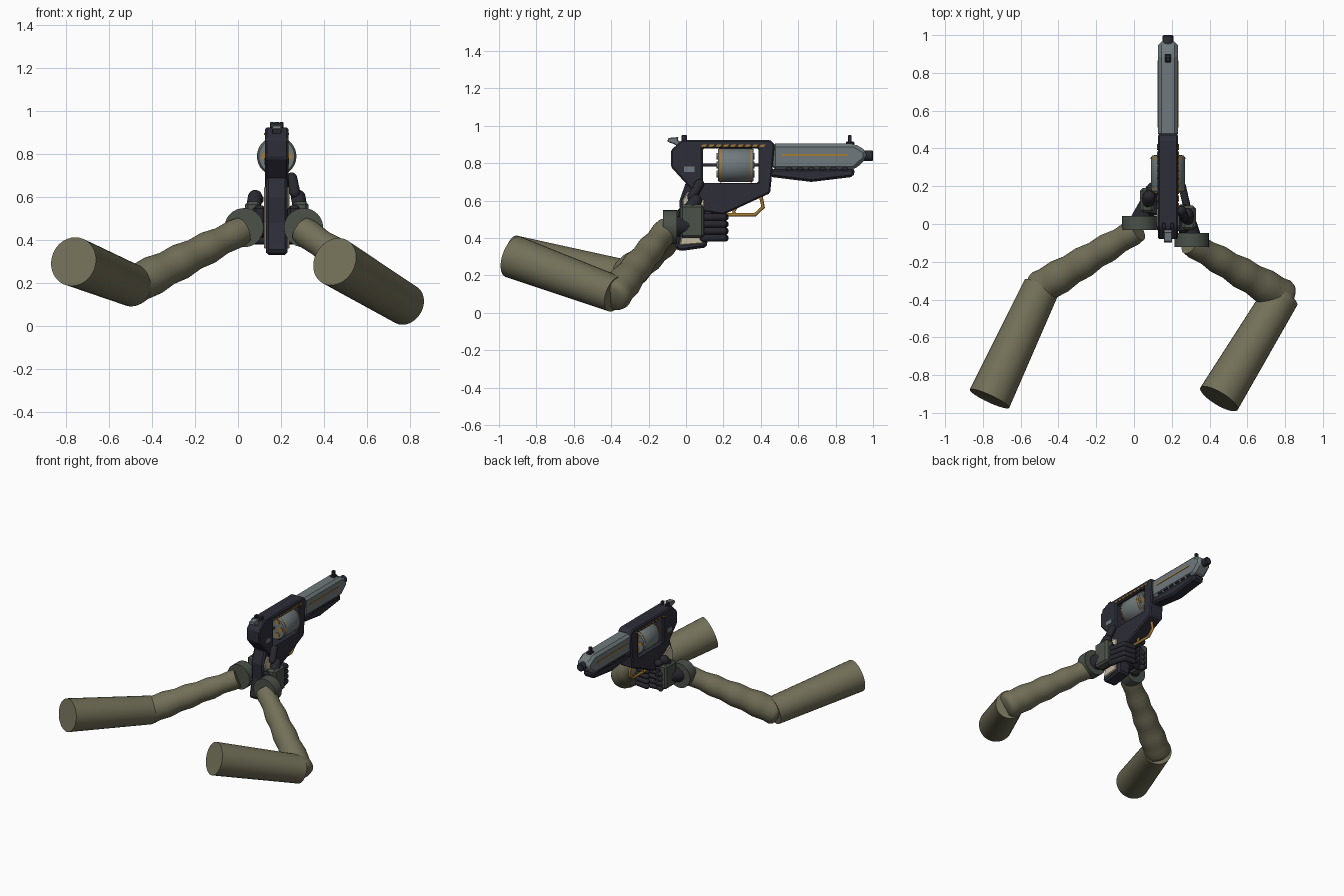
import bpy, bmesh, math
from mathutils import Vector

if "Cube" in bpy.data.objects:
    bpy.data.objects.remove(bpy.data.objects["Cube"])

CX = 0.18  # centre plane of the gun


def material(name, r, g, b):
    m = bpy.data.materials.new(name)
    m.use_nodes = True
    m.diffuse_color = (r, g, b, 1)
    m.node_tree.nodes["Principled BSDF"].inputs["Base Color"].default_value = (r, g, b, 1)
    return m


SLEEVE = material("olive sleeve", 0.17, 0.16, 0.098)
DARK = material("dark gunmetal", 0.026, 0.026, 0.04)
STEEL = material("steel grey", 0.16, 0.19, 0.2)
GOLD = material("gold trim", 0.38, 0.2, 0.035)
CREAM = material("cream grip", 0.55, 0.48, 0.34)
CUFF = material("green grey cuff", 0.07, 0.082, 0.066)
GLOVE = material("dark glove", 0.021, 0.021, 0.029)


def finish(bm, name, mat, smooth=False, bevel=0.0, segments=1):
    bmesh.ops.recalc_face_normals(bm, faces=bm.faces)
    me = bpy.data.meshes.new(name)
    bm.to_mesh(me)
    bm.free()
    me.materials.append(mat)
    ob = bpy.data.objects.new(name, me)
    bpy.context.collection.objects.link(ob)
    if bevel:
        mod = ob.modifiers.new("bevel", "BEVEL")
        mod.width, mod.segments = bevel, segments
    if smooth:
        bpy.ops.object.select_all(action="DESELECT")
        ob.select_set(True)
        bpy.context.view_layer.objects.active = ob
        bpy.ops.object.shade_smooth_by_angle(angle=math.radians(40))
    return ob


def plate(name, outline, mat, half, x=CX, bevel=0.0):
    """Side profile (y, z) given thickness along x."""
    bm = bmesh.new()
    a = [bm.verts.new((x - half, y, z)) for y, z in outline]
    b = [bm.verts.new((x + half, y, z)) for y, z in outline]
    bm.faces.new(a)
    bm.faces.new(b)
    for i in range(len(a)):
        j = (i + 1) % len(a)
        bm.faces.new((a[i], a[j], b[j], b[i]))
    return finish(bm, name, mat, bevel=bevel)


def box(name, lo, hi, mat, bevel=0.0):
    (x0, y0, z0), (x1, y1, z1) = lo, hi
    outline = [(y0, z0), (y1, z0), (y1, z1), (y0, z1)]
    return plate(name, outline, mat, (x1 - x0) / 2, (x0 + x1) / 2, bevel)


def tube(name, rings, mat, sides=32, end_normal=None):
    """Lofted round tube through (point, radius) rings along one straight line."""
    rings = [(Vector(p), r) for p, r in rings]
    axis = rings[-1][0] - rings[0][0]
    q = axis.to_track_quat("Z", "Y")
    bm = bmesh.new()
    loops = []
    for p, r in rings:
        loops.append([bm.verts.new(p + q @ Vector((r * math.cos(t), r * math.sin(t), 0)))
                      for t in (math.tau * i / sides for i in range(sides))])
    for a, b in zip(loops, loops[1:]):
        for i in range(sides):
            j = (i + 1) % sides
            bm.faces.new((a[i], a[j], b[j], b[i]))
    bm.faces.new(loops[0])
    bm.faces.new(loops[-1])
    return finish(bm, name, mat, smooth=True)


def capsule(name, a, b, r, mat):
    a, b = Vector(a), Vector(b)
    d = (b - a).normalized()
    rings = [(a - d * r * math.cos(t), max(r * math.sin(t), 0.002))
             for t in (0, 0.4, 0.8, 1.2, 1.57)]
    rings += [(b + d * r * math.cos(t), max(r * math.sin(t), 0.002))
              for t in (1.57, 1.2, 0.8, 0.4, 0)]
    return tube(name, rings, mat, 14)


def wire(name, points, r, mat):
    cu = bpy.data.curves.new(name, "CURVE")
    cu.dimensions, cu.bevel_depth, cu.bevel_resolution = "3D", r, 2
    cu.use_fill_caps = True
    sp = cu.splines.new("POLY")
    sp.points.add(len(points) - 1)
    for pt, (y, z) in zip(sp.points, points):
        pt.co = (CX, y, z, 1)
    cu.materials.append(mat)
    ob = bpy.data.objects.new(name, cu)
    bpy.context.collection.objects.link(ob)


# Frame with an open window for the drum
frame = plate("frame", [(-0.08, 0.87), (-0.02, 0.925), (0.45, 0.925), (0.475, 0.9),
                        (0.45, 0.64), (0.2, 0.525), (0.1, 0.54), (0.01, 0.68),
                        (-0.08, 0.78)], DARK, 0.054)
cutter = box("window_cutter", (0, 0.09, 0.695), (0.4, 0.387, 0.88), DARK)
cutter.hide_render = True
cutter.hide_viewport = True
cut = frame.modifiers.new("window", "BOOLEAN")
cut.object, cut.operation, cut.solver = cutter, "DIFFERENCE", "EXACT"
bev = frame.modifiers.new("bevel", "BEVEL")
bev.width, bev.segments = 0.008, 1

# Grip with side panels
plate("grip", [(0.0, 0.7), (0.17, 0.6), (0.13, 0.48), (0.11, 0.35), (-0.03, 0.33),
               (-0.06, 0.345), (-0.03, 0.48), (-0.035, 0.6)], DARK, 0.05, bevel=0.012)
for side in (-1, 1):
    plate("grip_panel", [(0.01, 0.65), (0.1, 0.6), (0.09, 0.37), (-0.035, 0.36),
                         (-0.01, 0.48), (-0.02, 0.6)], CREAM, 0.008, CX + side * 0.052, 0.005)

# Barrel, underlug, muzzle and sights
plate("barrel", [(0.46, 0.765), (0.46, 0.905), (0.9, 0.905), (0.965, 0.866),
                 (0.965, 0.824), (0.9, 0.765)], STEEL, 0.052, bevel=0.018)
plate("underlug", [(0.44, 0.77), (0.45, 0.727), (0.67, 0.7), (0.895, 0.727), (0.905, 0.77)],
      DARK, 0.044, bevel=0.012)
tube("muzzle", [((CX, 0.95, 0.84), 0.028), ((CX, 0.995, 0.84), 0.028), ((CX, 1.0, 0.84), 0.023)],
     DARK, 16)
box("front_sight", (CX - 0.012, 0.865, 0.9), (CX + 0.012, 0.885, 0.95), DARK, 0.004)
box("front_sight_base", (CX - 0.017, 0.855, 0.9), (CX + 0.017, 0.9, 0.915), DARK, 0.004)
for side in (-1, 1):
    x = CX + side * 0.052
    box("barrel_stripe", (x - 0.003, 0.51, 0.839), (x + 0.003, 0.865, 0.848), GOLD)
    for i in range(6):
        y = 0.53 + i * 0.06
        plate("vent_notch", [(y, 0.765), (y + 0.01, 0.78), (y + 0.03, 0.78), (y + 0.04, 0.765)],
              DARK, 0.004, CX + side * 0.05)
    # Trim along the frame
    x = CX + side * 0.054
    for i in range(9):
        y = 0.08 + i * 0.039
        plate("strap_trim", [(y, 0.888), (y + 0.024, 0.888), (y + 0.032, 0.899), (y + 0.008, 0.899)],
              GOLD, 0.004, x)
    box("side_badge", (x - 0.004, -0.01, 0.752), (x + 0.004, 0.045, 0.782), STEEL)
    box("rear_sight", (CX + side * 0.022 - 0.01, -0.025, 0.92),
        (CX + side * 0.022 + 0.01, 0.005, 0.95), DARK, 0.004)

# Hammer
plate("hammer", [(-0.03, 0.88), (-0.06, 0.9), (-0.1, 0.915), (-0.095, 0.935), (-0.04, 0.94),
                 (-0.045, 0.925), (-0.01, 0.9)], STEEL, 0.022, bevel=0.004)

# Drum with gold rims, chambers and axle
def ring(y, r):
    return ((CX, y, 0.79), r)


tube("drum", [ring(0.17, 0.083), ring(0.18, 0.09), ring(0.352, 0.09), ring(0.362, 0.083)], STEEL)
for y in (0.182, 0.345):
    tube("drum_rim", [ring(y, 0.092), ring(y + 0.007, 0.092)], GOLD)
tube("axle", [ring(0.08, 0.009), ring(0.4, 0.009)], DARK, 10)
for i in range(6):
    t = math.tau * i / 6
    x, z = CX + 0.055 * math.cos(t), 0.79 + 0.055 * math.sin(t)
    tube("chamber", [((x, 0.164, z), 0.018), ((x, 0.366, z), 0.018)], GOLD, 12)

# Trigger and its guard
wire("trigger_guard", [(0.19, 0.525), (0.37, 0.525), (0.412, 0.565), (0.4, 0.625)], 0.01, GOLD)
wire("trigger", [(0.27, 0.57), (0.255, 0.54), (0.26, 0.53)], 0.008, GOLD)

# Hands: palm, knuckles, thumb and wrapped fingers
for side, name, y in ((1, "left", 0.032), (-1, "right", 0.125)):
    def hx(d):
        return CX + side * d

    lo, hi = sorted((hx(0.075), hx(0.147)))
    box(name + "_palm", (lo, y - 0.065, 0.4), (hi, y + 0.065, 0.58), CUFF, 0.014)
    lo, hi = sorted((hx(0.05), hx(0.11)))
    box(name + "_inner_palm", (lo, y - 0.08, 0.41), (hi, y + 0.07, 0.56), GLOVE, 0.014)
    capsule(name + "_thumb_base", (hx(0.11), y - 0.02, 0.545), (hx(0.1), y + 0.02, 0.6), 0.034, GLOVE)
    if side > 0:
        capsule(name + "_thumb", (hx(0.085), y, 0.62), (hx(0.07), y + 0.04, 0.69), 0.025, GLOVE)
    else:
        capsule(name + "_thumb", (hx(0.1), y, 0.58), (hx(0.085), y + 0.07, 0.59), 0.025, GLOVE)
    for i in range(4):
        z = 0.4 + 0.037 * i
        front = 0.2 if side > 0 else 0.17
        capsule(name + "_finger", (hx(0.1), y + 0.06, z), (hx(0.075), front, z), 0.02, GLOVE)
        capsule(name + "_fingertip", (hx(0.07), front, z), (hx(0.0), front + 0.008, z), 0.02, GLOVE)


# Arms: cuff disc, wrinkled forearm and straight upper arm
def arm(name, cuff, wrist, elbow, shoulder):
    cuff, wrist, elbow, shoulder = map(Vector, (cuff, wrist, elbow, shoulder))
    half = Vector((0, 0.038, 0))
    tube(name + "_cuff", [(cuff - half, 0.091), (cuff + half, 0.091)], CUFF)
    palm_side = Vector((0.09 if name == "left" else -0.09, 0, 0))
    tube(name + "_wrist", [(cuff, 0.055),
                           (Vector((CX, cuff.y + 0.12, 0.47)) + palm_side, 0.05)], GLOVE, 16)
    rings = []
    for i in range(17):
        t = i / 16
        wrinkle = 0.004 * math.sin(i * math.pi / 2)
        rings.append((wrist.lerp(elbow, t), 0.063 + 0.03 * t + wrinkle))
    d = (elbow - wrist).normalized()
    rings += [(elbow + d * 0.025, 0.085), (elbow + d * 0.04, 0.065)]
    tube(name + "_forearm", rings, SLEEVE)
    tube(name + "_upper_arm", [(elbow, 0.098), (shoulder, 0.115)], SLEEVE)


arm("left", (0.305, -0.085, 0.458), (0.295, -0.1, 0.45), (0.78, -0.38, 0.1), (0.45, -0.925, 0.3))
arm("right", (0.028, 0.005, 0.458), (0.02, -0.03, 0.445), (-0.49, -0.335, 0.188),
    (-0.765, -0.925, 0.3))
